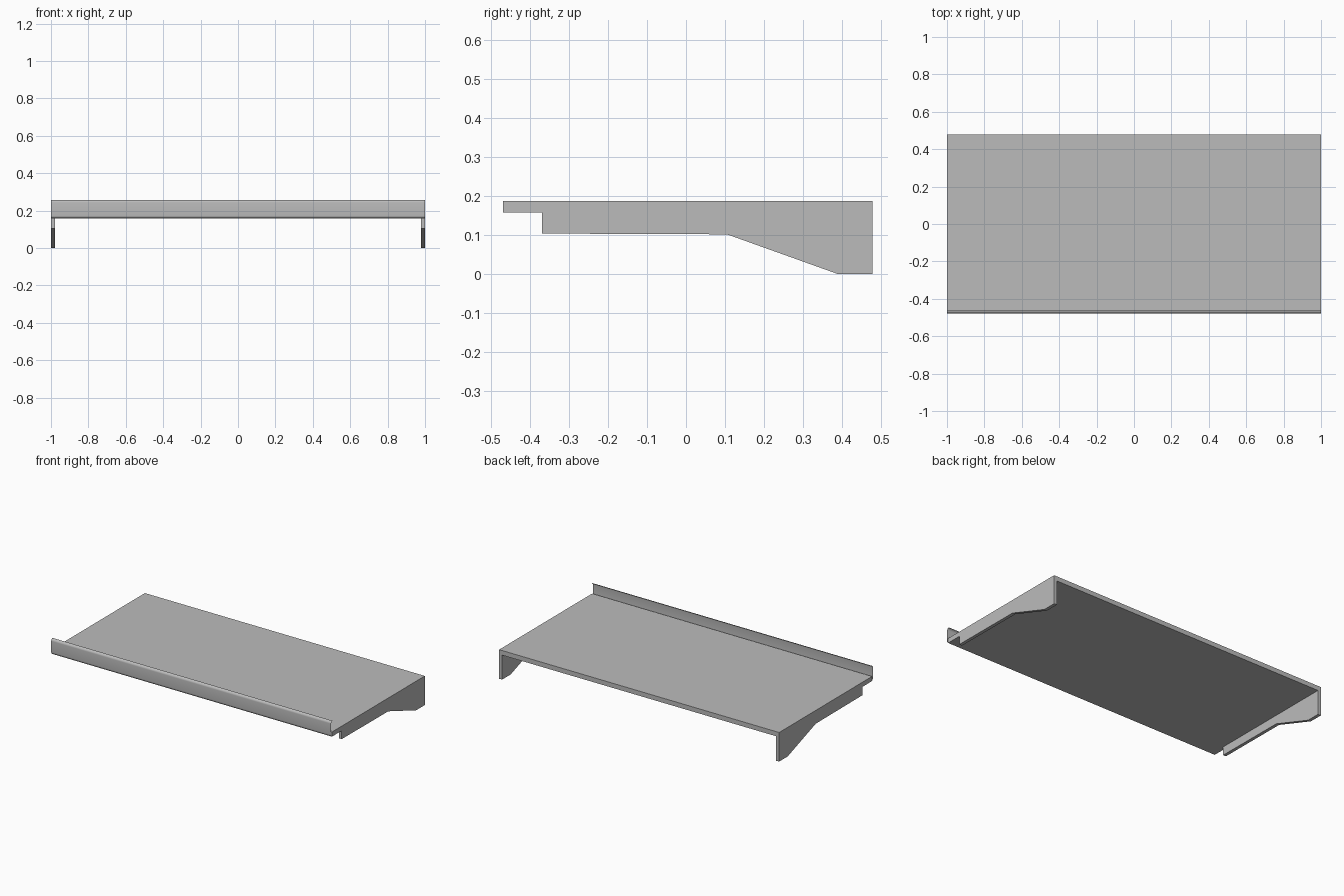
import bpy
import math

cube = bpy.data.objects.get("Cube")
if cube:
    bpy.data.objects.remove(cube, do_unlink=True)

# Single painted-metal grey
grey = bpy.data.materials.new("grey metal")
grey.use_nodes = True
grey.diffuse_color = (0.5, 0.5, 0.5, 1)
grey.node_tree.nodes["Principled BSDF"].inputs["Base Color"].default_value = (0.5, 0.5, 0.5, 1)


def extrude_profile(name, profile, x0, x1, closed=True):
    """Sweep a (y, z) profile along x; open profiles give a thin sheet."""
    n = len(profile)
    verts = [(x, y, z) for x in (x0, x1) for y, z in profile]
    sides = n if closed else n - 1
    faces = [(i, (i + 1) % n, n + (i + 1) % n, n + i) for i in range(sides)]
    if closed:
        faces += [tuple(reversed(range(n))), tuple(range(n, 2 * n))]
    mesh = bpy.data.meshes.new(name)
    mesh.from_pydata(verts, [], faces)
    mesh.materials.append(grey)
    obj = bpy.data.objects.new(name, mesh)
    bpy.context.collection.objects.link(obj)
    return obj


def arc(cy, cz, r, start, end, steps=6):
    """Points on a circular arc in the (y, z) plane, angles in degrees."""
    angles = [math.radians(start + (end - start) * i / steps) for i in range(steps + 1)]
    return [(cy + r * math.cos(a), cz + r * math.sin(a)) for a in angles]


FRONT, BACK = -0.478, 0.478
BOTTOM, TOP = 0.158, 0.188

# Flat shelf panel
extrude_profile("shelf_panel",
                [(-0.47, BOTTOM), (BACK, BOTTOM), (BACK, TOP), (-0.47, TOP)], -1, 1)

# Raised front lip: thin sheet curled back at the top and under at the bottom
r = 0.015
lip_profile = arc(FRONT + r, 0.258 - r, r, 90, 180) + arc(FRONT + r, BOTTOM + r, r, 180, 270)
lip = extrude_profile("front_lip", lip_profile, -1, 1, closed=False)
lip.data.flip_normals()
bpy.ops.object.select_all(action='DESELECT')
lip.select_set(True)
bpy.context.view_layer.objects.active = lip
bpy.ops.object.shade_smooth_by_angle(angle=math.radians(40))

# Tapered support brackets under both ends
bracket_profile = [(-0.37, 0.104), (0.105, 0.102), (0.39, 0), (BACK, 0),
                   (BACK, BOTTOM), (-0.37, BOTTOM)]
for name, x0, x1 in (("left_bracket", 0.979, 1), ("right_bracket", -1, -0.979)):
    extrude_profile(name, bracket_profile, x0, x1)
